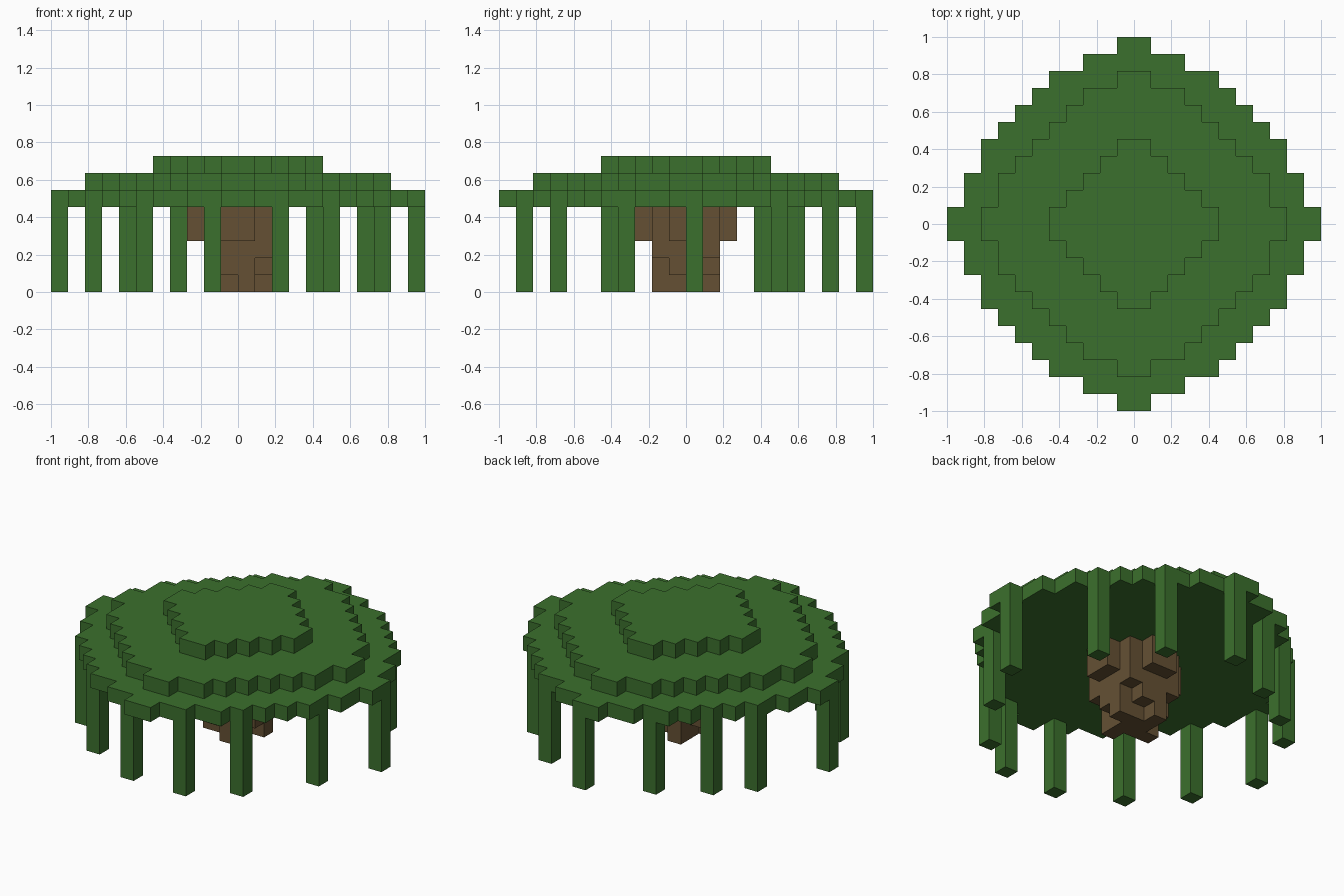
import bpy
import bmesh

CELL = 1 / 11  # edge of one block

cube = bpy.data.objects.get("Cube")
if cube:
    bpy.data.objects.remove(cube, do_unlink=True)


def make_material(name, rgb):
    mat = bpy.data.materials.new(name)
    mat.use_nodes = True
    mat.diffuse_color = (*rgb, 1)
    mat.node_tree.nodes["Principled BSDF"].inputs["Base Color"].default_value = (*rgb, 1)
    return mat


def stepped_quarter(heights):
    """Corner points of one stepped quarter, given the height of each column."""
    points = []
    for i, (h, following) in enumerate(zip(heights, heights[1:] + [0])):
        if h != following:
            points.append((i + 1, h))
            if following:
                points.append((i + 1, following))
    return points


def full_turn(quarter):
    """Repeat a quarter outline four times around the centre."""
    outline = []
    for _ in range(4):
        outline += quarter
        quarter = [(y, -x) for x, y in quarter]
    return outline


def add_prism(bm, outline, bottom, top):
    """Extrude a flat outline between two block levels."""
    verts = [bm.verts.new((x * CELL, y * CELL, bottom * CELL)) for x, y in outline]
    base = bm.faces.new(verts)
    extruded = bmesh.ops.extrude_face_region(bm, geom=[base], use_keep_orig=True)
    moved = [g for g in extruded["geom"] if isinstance(g, bmesh.types.BMVert)]
    bmesh.ops.translate(bm, verts=moved, vec=(0, 0, (top - bottom) * CELL))


def build(name, material, prisms):
    bm = bmesh.new()
    for outline, bottom, top in prisms:
        add_prism(bm, outline, bottom, top)
    bmesh.ops.recalc_face_normals(bm, faces=bm.faces)
    mesh = bpy.data.meshes.new(name)
    bm.to_mesh(mesh)
    bm.free()
    mesh.materials.append(material)
    obj = bpy.data.objects.new(name, mesh)
    bpy.context.collection.objects.link(obj)
    return obj


leaf_green = make_material("leaf green", (0.044, 0.162, 0.026))
bark_brown = make_material("bark brown", (0.130, 0.081, 0.034))

# Canopy: three stacked stepped discs
canopy = {
    "canopy_lower": ([11, 10, 10, 9, 9, 8, 7, 6, 5, 3, 1], 5),
    "canopy_middle": ([9, 8, 8, 7, 6, 5, 4, 3, 1], 6),
    "canopy_top": ([5, 4, 3, 2, 1], 7),
}
for name, (heights, level) in canopy.items():
    build(name, leaf_green, [(full_turn(stepped_quarter(heights)), level, level + 1)])

# Trunk: pinwheel foot, cross, square, then a wide head under the canopy
foot = full_turn([(0, 2), (0, 1), (2, 1)])
cross, square, head = (full_turn(stepped_quarter(h)) for h in ([2, 1], [2, 2], [3, 2, 1]))
build("trunk", bark_brown, [(foot, 0, 1), (cross, 1, 2), (square, 2, 3), (head, 3, 5)])

# Hanging vines under the rim, by block position
vine_cells = [
    (2, -10), (5, -8), (8, -4), (10, 0), (7, 5), (4, 8), (0, 10),
    (-4, 8), (-7, 6), (-9, 4), (-11, -1), (-9, -5), (-6, -8), (-2, -10),
]
for n, (x, y) in enumerate(vine_cells, 1):
    footprint = [(x, y), (x + 1, y), (x + 1, y + 1), (x, y + 1)]
    build(f"vine_{n}", leaf_green, [(footprint, 0, 5)])
